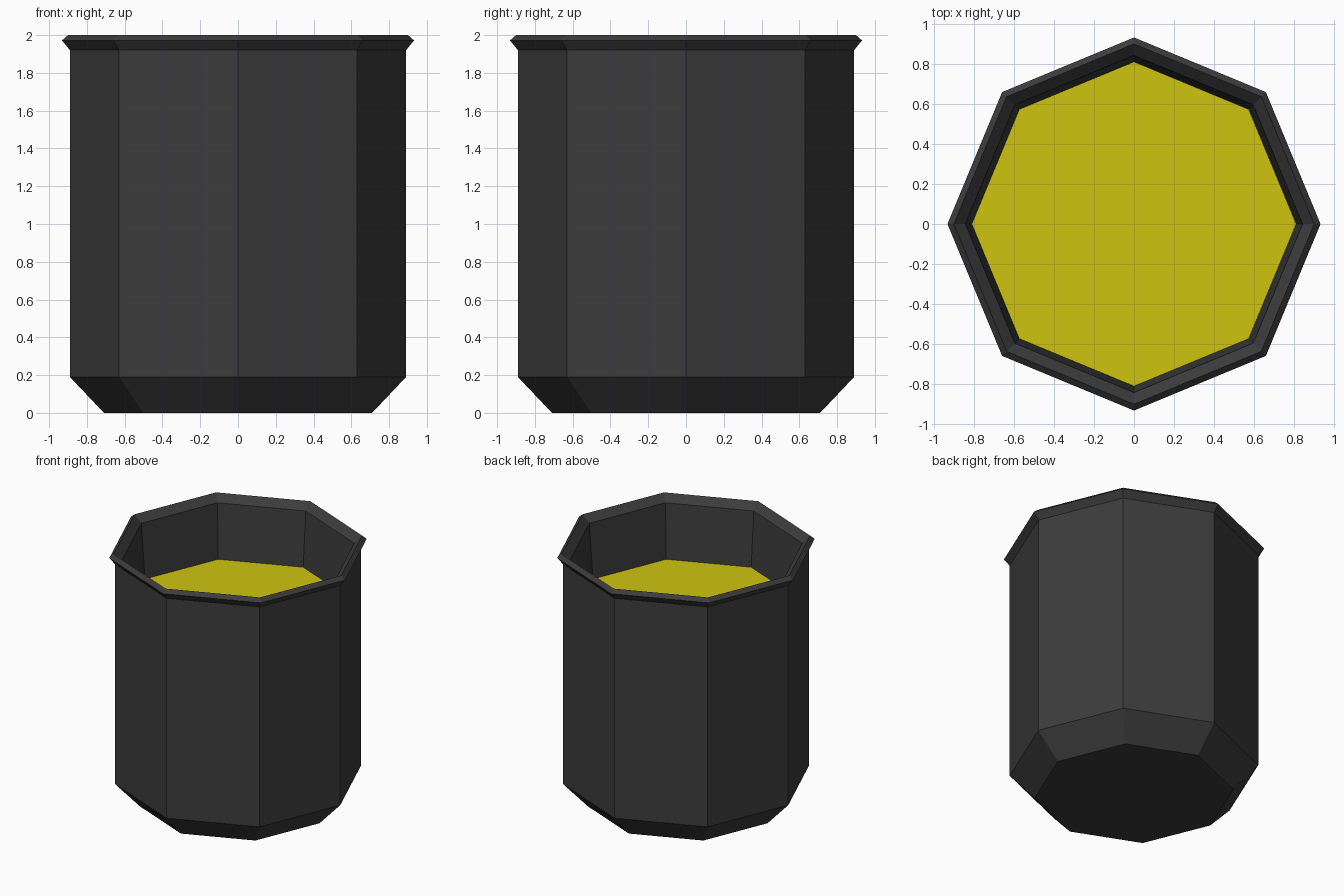
import bpy, bmesh, math

if "Cube" in bpy.data.objects:
    bpy.data.objects.remove(bpy.data.objects["Cube"])

SIDES = 8

def material(name, colour):
    m = bpy.data.materials.new(name)
    m.diffuse_color = (*colour, 1)
    m.use_nodes = True
    m.node_tree.nodes["Principled BSDF"].inputs["Base Color"].default_value = m.diffuse_color
    return m

def ring_object(name, profile, mat, cap_first=False, cap_last=False):
    """Turn an (r, z) profile into a flat-faced octagonal shell."""
    bm = bmesh.new()
    rings = []
    for r, z in profile:
        rings.append([bm.verts.new((r * math.cos(math.tau * i / SIDES),
                                    r * math.sin(math.tau * i / SIDES), z))
                      for i in range(SIDES)])
    for a, b in zip(rings, rings[1:]):
        for i in range(SIDES):
            j = (i + 1) % SIDES
            bm.faces.new((a[i], a[j], b[j], b[i]))
    if cap_first:
        bm.faces.new(rings[0][::-1])
    if cap_last:
        bm.faces.new(rings[-1])
    me = bpy.data.meshes.new(name)
    bm.to_mesh(me)
    bm.free()
    me.materials.append(mat)
    ob = bpy.data.objects.new(name, me)
    bpy.context.collection.objects.link(ob)
    return ob

dark = material("dark grey metal", (0.045, 0.045, 0.045))
yellow = material("yellow liquid", (0.62, 0.55, 0.005))

LEVEL = 1.515

# Container: chamfered base, straight wall, flared rim, inner wall
ring_object("container", [(0.71, 0), (0.89, 0.19), (0.89, 1.92), (0.932, 1.972),
                          (0.90, 2.0), (0.842, 1.945), (0.81, LEVEL)],
            dark, cap_first=True)

# Liquid surface closing the inside
ring_object("liquid_surface", [(0.81, LEVEL)], yellow, cap_last=True)
